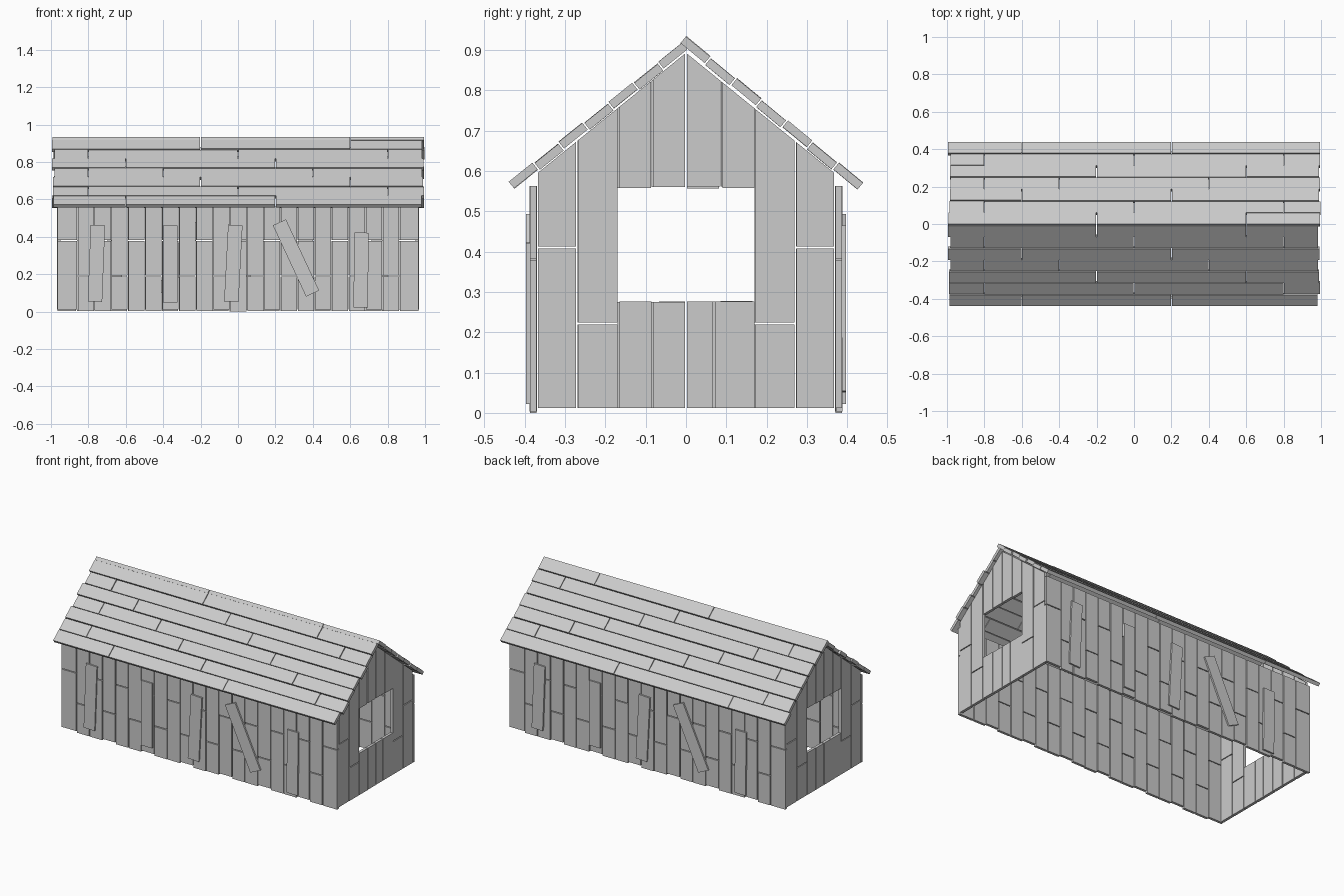
import bpy, bmesh, math, random
from mathutils import Matrix, Vector

if "Cube" in bpy.data.objects:
    bpy.data.objects.remove(bpy.data.objects["Cube"])

random.seed(4)


def jit(a):
    return random.uniform(-a, a)


def add_box(bm, centre, size, rot=None):
    m = Matrix.Translation(centre) @ (rot or Matrix()) @ Matrix.Diagonal((*size, 1))
    bmesh.ops.create_cube(bm, size=1, matrix=m)


def add_prism(bm, pts, x0, x1):
    # extrude a (y, z) outline along x
    f = bm.faces.new([bm.verts.new((x0, y, z)) for y, z in pts])
    g = bmesh.ops.extrude_face_region(bm, geom=[f])
    vs = [v for v in g["geom"] if isinstance(v, bmesh.types.BMVert)]
    bmesh.ops.translate(bm, verts=vs, vec=(x1 - x0, 0, 0))


def finish(bm, name, turn=False):
    if turn:
        bmesh.ops.rotate(bm, verts=bm.verts, cent=(0, 0, 0), matrix=Matrix.Rotation(math.pi, 3, 'Z'))
    bmesh.ops.recalc_face_normals(bm, faces=bm.faces)
    me = bpy.data.meshes.new(name)
    bm.to_mesh(me)
    bm.free()
    ob = bpy.data.objects.new(name, me)
    bpy.context.collection.objects.link(ob)
    return ob


GAP = 0.005

# Long side walls: vertical planks with staggered seams
def side_wall(name, turn):
    bm = bmesh.new()
    edges = [-0.968] + [-0.859 + 0.0906 * i for i in range(20)] + [0.968]
    for i in range(21):
        a, b = edges[i] + GAP / 2, edges[i + 1] - GAP / 2
        seam = 0.19 if i % 2 else 0.38
        base = 0.003 if i % 3 else 0.012
        if i == 10:
            base = 0
        for z0, z1 in ((base, seam - GAP / 2), (seam + GAP / 2, 0.563)):
            add_box(bm, ((a + b) / 2, -0.379 + jit(0.001), (z0 + z1) / 2), (b - a, 0.016, z1 - z0))
    finish(bm, name, turn)


# Loose repair boards: x, z, length, tilt in degrees
def repair_boards(name, turn):
    bm = bmesh.new()
    for x, z, length, tilt in ((-0.757, 0.258, 0.41, 2.2), (-0.363, 0.255, 0.41, 0),
                               (-0.025, 0.258, 0.41, 3), (0.31, 0.287, 0.42, -25),
                               (0.658, 0.222, 0.40, 0.6)):
        add_box(bm, (x, -0.391, z), (0.077, 0.012, length),
                Matrix.Rotation(math.radians(tilt), 4, 'Y'))
    finish(bm, name, turn)


# Gable ends: planks around a square window, cut to the roof slope
def gable_wall(name, turn):
    def top(y):
        return 0.893 - 0.81 * abs(y)

    bm = bmesh.new()

    def plank(y0, y1, z0, z1=None):
        y0, y1 = y0 + GAP / 2, y1 - GAP / 2
        add_prism(bm, [(y0, z0), (y1, z0), (y1, z1 or top(y1)), (y0, z1 or top(y0))],
                  0.948, 0.966 + jit(0.001))

    for y0, y1, seam in ((-0.37, -0.27, 0.41), (-0.27, -0.168, 0.222),
                         (0.17, 0.272, 0.222), (0.272, 0.37, 0.41)):
        plank(y0, y1, 0.012, seam - GAP / 2)
        plank(y0, y1, seam + GAP / 2)
    low = (-0.168, -0.083, 0, 0.07, 0.172)
    high = (-0.168, -0.084, 0, 0.088, 0.172)
    for i in range(4):
        plank(low[i], low[i + 1], 0.012, 0.277 + jit(0.002))
        plank(high[i], high[i + 1], 0.559 + jit(0.002))
    finish(bm, name, turn)


# Roof slope: seven rows of long boards, seams staggered
def roof_slope(name, ridge, eave):
    bm = bmesh.new()
    p, q = Vector((0, *ridge)), Vector((0, *eave))
    d = (q - p).normalized()
    n = Vector((0, -d.z, d.y)) if d.y > 0 else Vector((0, d.z, -d.y))
    rot = Matrix((Vector((1, 0, 0)), d, Vector((1, 0, 0)).cross(d))).transposed().to_4x4()
    step = (q - p).length / 7
    patterns = ((-0.2, 0.6), (-0.8, 0, 0.8), (-0.6, 0.2), (-0.8, -0.4, 0.4))
    for row in range(7):
        xs = (-0.99 + jit(0.008), *patterns[row % 4], 0.99 + jit(0.008))
        for a, b in zip(xs, xs[1:]):
            c = p + d * step * (row + 0.5) - n * (0.0125 + 0.003 * (row % 2) + jit(0.001))
            c.x = (a + b) / 2
            add_box(bm, c, (b - a - 0.004, step - 0.004, 0.021), rot)
    finish(bm, name)


for tag, turn in (("front", False), ("back", True)):
    side_wall(tag + "_wall", turn)
    repair_boards(tag + "_repair_boards", turn)
for tag, turn in (("right", False), ("left", True)):
    gable_wall(tag + "_gable_wall", turn)
roof_slope("back_roof", (0.0, 0.937), (0.442, 0.571))
roof_slope("front_roof", (-0.01, 0.921), (-0.442, 0.573))
